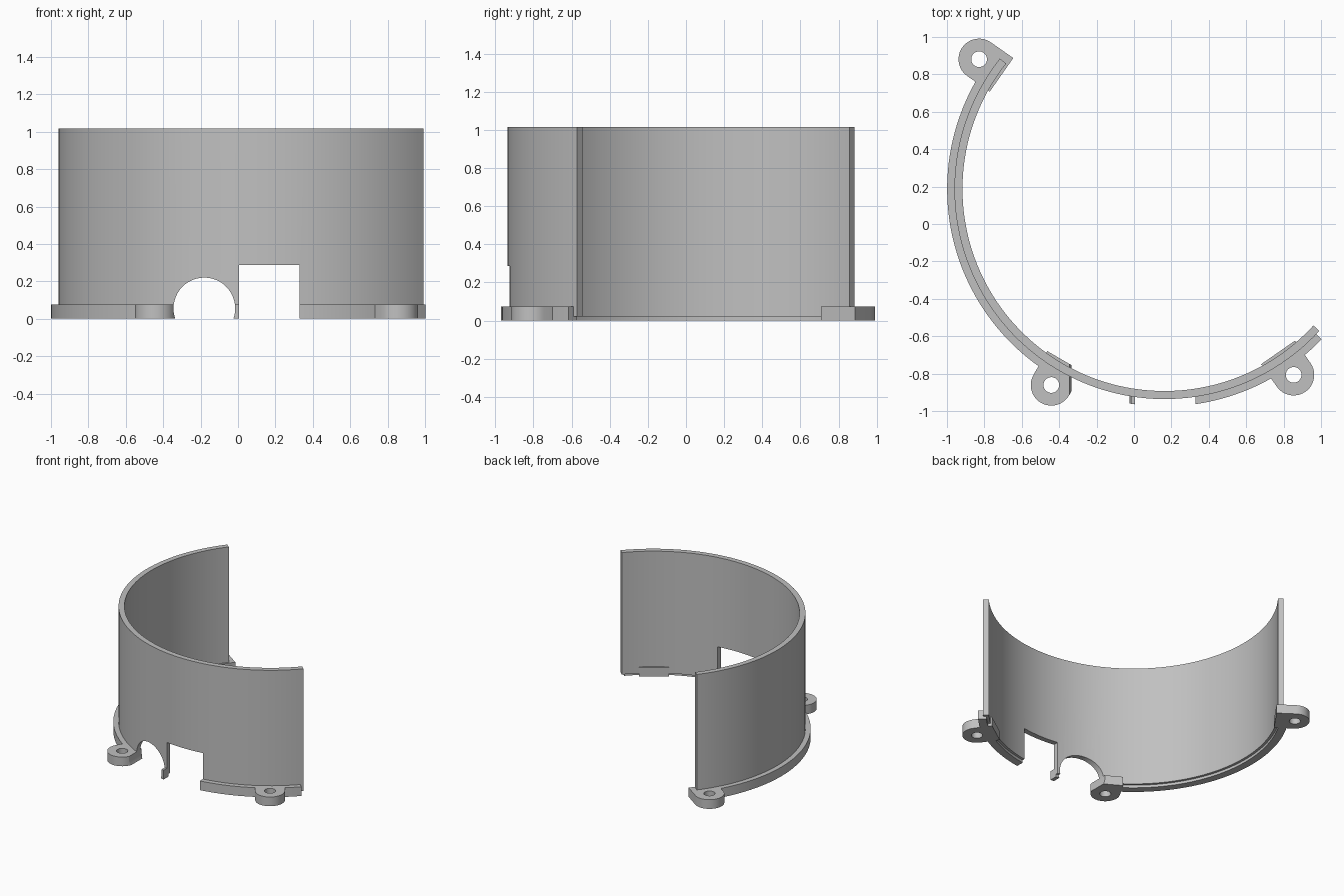
import bpy
import bmesh
from math import radians, cos, sin, pi
from mathutils import Matrix

if "Cube" in bpy.data.objects:
    bpy.data.objects.remove(bpy.data.objects["Cube"], do_unlink=True)

CENTRE_X, CENTRE_Y = 0.163, 0.187
WALL_IN, WALL_OUT, FLANGE_IN, FLANGE_OUT = 1.08, 1.123, 1.1, 1.162
HEIGHT, BASE_HEIGHT = 1.016, 0.075
EAR_ANGLES = (145, 240, 304.8)
EAR_DISTANCE, EAR_RADIUS, HOLE_RADIUS = 1.21, 0.11, 0.042

grey = bpy.data.materials.new("light grey plastic")
grey.use_nodes = True
colour = (0.53, 0.53, 0.53, 1)
grey.diffuse_color = colour
grey.node_tree.nodes["Principled BSDF"].inputs["Base Color"].default_value = colour


def polar(radius, angle):
    return CENTRE_X + radius * cos(angle), CENTRE_Y + radius * sin(angle)


def prism(name, outline, bottom, top, matrix=Matrix()):
    """Extrude a flat outline upwards into a solid object."""
    bm = bmesh.new()
    face = bm.faces.new([bm.verts.new((x, y, bottom)) for x, y in outline])
    extruded = bmesh.ops.extrude_face_region(bm, geom=[face])["geom"]
    moved = [v for v in extruded if isinstance(v, bmesh.types.BMVert)]
    bmesh.ops.translate(bm, verts=moved, vec=(0, 0, top - bottom))
    bmesh.ops.recalc_face_normals(bm, faces=bm.faces)
    bm.transform(matrix)
    mesh = bpy.data.meshes.new(name)
    bm.to_mesh(mesh)
    bm.free()
    mesh.materials.append(grey)
    obj = bpy.data.objects.new(name, mesh)
    bpy.context.collection.objects.link(obj)
    return obj


def arc_band(name, inner, outer, start, end, bottom, top, steps=90):
    angles = [radians(start + (end - start) * i / steps) for i in range(steps + 1)]
    outline = [polar(outer, a) for a in angles]
    outline += [polar(inner, a) for a in reversed(angles)]
    return prism(name, outline, bottom, top)


def circle(x, y, radius, steps=48):
    return [(x + radius * cos(2 * pi * i / steps), y + radius * sin(2 * pi * i / steps))
            for i in range(steps)]


def combine(target, tool, operation):
    mod = target.modifiers.new(operation.lower(), 'BOOLEAN')
    mod.operation, mod.object, mod.solver = operation, tool, 'EXACT'
    bpy.context.view_layer.objects.active = target
    bpy.ops.object.modifier_apply(modifier=mod.name)


def discard(obj):
    bpy.data.objects.remove(obj, do_unlink=True)


# Curved wall and the flange around its foot
wall = arc_band("curved_wall", WALL_IN, WALL_OUT, 141.6, 317.5, 0.022, HEIGHT)
flange = arc_band("base_flange", FLANGE_IN, FLANGE_OUT, 142, 316.3, 0, BASE_HEIGHT)

# Screw ears: rounded outside, straight towards the wall, with a hole
for degrees in EAR_ANGLES:
    angle = radians(degrees)
    turn = Matrix.Translation((CENTRE_X, CENTRE_Y, 0)) @ Matrix.Rotation(angle, 4, 'Z')
    outline = [(1.064, -EAR_RADIUS)]
    for i in range(25):
        a = -pi / 2 + pi * i / 24
        outline.append((EAR_DISTANCE + EAR_RADIUS * cos(a), EAR_RADIUS * sin(a)))
    outline.append((1.064, EAR_RADIUS))
    ear = prism("screw_ear", outline, 0, BASE_HEIGHT, turn)
    combine(flange, ear, 'UNION')
    discard(ear)
    hole = prism("hole_cutter", circle(EAR_DISTANCE, 0, HOLE_RADIUS, 32), -0.1, 0.2, turn)
    combine(flange, hole, 'DIFFERENCE')
    discard(hole)

# Round and square openings through the front
to_front = Matrix.Rotation(pi / 2, 4, 'X')
round_cutter = prism("round_cutter", circle(-0.18, 0.055, 0.165), 0.5, 1.3, to_front)
square = [(0.005, -0.1), (0.33, -0.1), (0.33, 0.287), (0.005, 0.287)]
square_cutter = prism("square_cutter", square, 0.5, 1.3, to_front)
for cutter in (round_cutter, square_cutter):
    for part in (wall, flange):
        combine(part, cutter, 'DIFFERENCE')
    discard(cutter)

# Smooth curved faces, sharp edges kept
bpy.ops.object.select_all(action='DESELECT')
for part in (wall, flange):
    part.select_set(True)
bpy.context.view_layer.objects.active = wall
bpy.ops.object.shade_smooth_by_angle(angle=radians(30))
